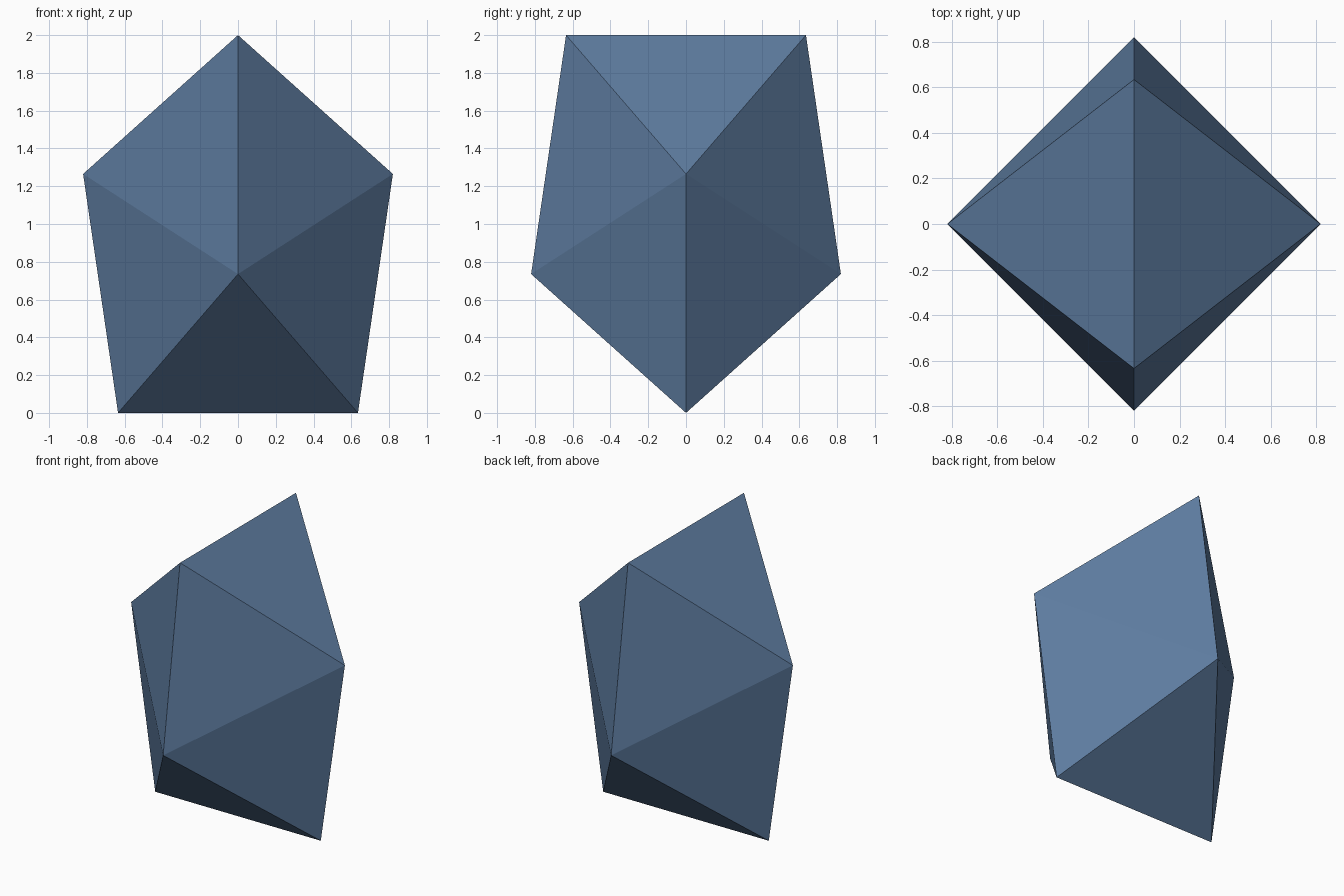
import bpy
import bmesh

if "Cube" in bpy.data.objects:
    bpy.data.objects.remove(bpy.data.objects["Cube"])

# Flat colour
blue = bpy.data.materials.new("slate_blue")
blue.diffuse_color = (0.11, 0.20, 0.35, 1.0)
blue.use_nodes = True
blue.node_tree.nodes["Principled BSDF"].inputs["Base Color"].default_value = blue.diffuse_color

# Twelve-triangle polyhedron: four symmetric vertex pairs, crossed ridges top and bottom
RIDGE, WAIST, HIGH, LOW, TOP = 0.635, 0.82, 1.265, 0.735, 2.0

bm = bmesh.new()
for s in (-1, 1):
    bm.verts.new((0, s * RIDGE, TOP))     # top ridge
    bm.verts.new((s * WAIST, 0, HIGH))    # upper waist
    bm.verts.new((0, s * WAIST, LOW))     # lower waist
    bm.verts.new((s * RIDGE, 0, 0))       # bottom ridge

# Skin the points with flat triangles
bmesh.ops.convex_hull(bm, input=bm.verts[:])
bmesh.ops.recalc_face_normals(bm, faces=bm.faces[:])

mesh = bpy.data.meshes.new("polyhedron")
bm.to_mesh(mesh)
bm.free()
mesh.materials.append(blue)
body = bpy.data.objects.new("polyhedron", mesh)
bpy.context.collection.objects.link(body)
